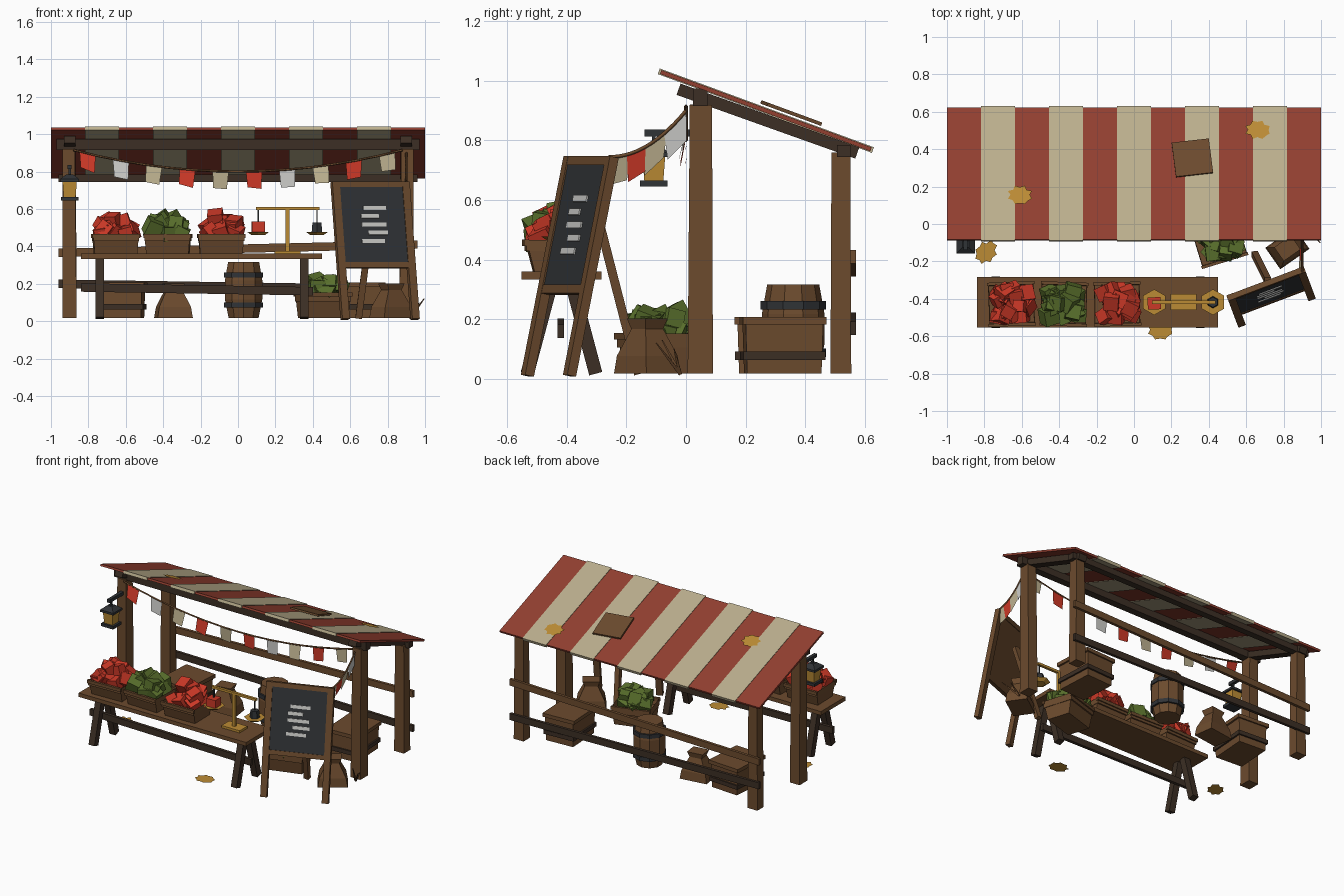
import bpy, bmesh, math, random
from mathutils import Matrix, Vector, Euler

random.seed(4)
old = bpy.data.objects.get("Cube")
if old:
    bpy.data.objects.remove(old)


def material(name, *rgb):
    m = bpy.data.materials.new(name)
    m.use_nodes = True
    m.diffuse_color = (*rgb, 1)
    bsdf = m.node_tree.nodes["Principled BSDF"]
    bsdf.inputs["Base Color"].default_value = (*rgb, 1)
    bsdf.inputs["Roughness"].default_value = 0.9
    return m


wood = material("wood", .15, .07, .027)
dark = material("dark wood", .045, .028, .018)
awning = material("awning red", .29, .05, .03)
cream = material("cream cloth", .5, .43, .27)
red = material("bright red", .6, .04, .02)
green = material("leaf green", .1, .16, .025)
gold = material("straw gold", .5, .26, .035)
iron = material("iron grey", .03, .033, .037)
white = material("white", .6, .6, .58)


def add(name, bm, mat, matrix=Matrix()):
    bmesh.ops.recalc_face_normals(bm, faces=bm.faces)
    me = bpy.data.meshes.new(name)
    bm.to_mesh(me)
    bm.free()
    me.materials.append(mat)
    ob = bpy.data.objects.new(name, me)
    ob.matrix_world = matrix
    bpy.context.collection.objects.link(ob)
    return ob


def place(x, y, z, turn=0):
    return Matrix.Translation((x, y, z)) @ Matrix.Rotation(math.radians(turn), 4, 'Z')


def box(name, size, loc, mat, base=Matrix()):
    bm = bmesh.new()
    bmesh.ops.create_cube(bm, size=1)
    bmesh.ops.scale(bm, vec=size, verts=bm.verts)
    return add(name, bm, mat, base @ Matrix.Translation(loc))


def beam(name, a, b, w, d, mat, taper=1):
    # w is measured along x (along y for beams that run along x)
    a, b = Vector(a), Vector(b)
    z = (b - a).normalized()
    ref = Vector((0, 1, 0)) if abs(z.x) > .9 else Vector((1, 0, 0))
    y = z.cross(ref).normalized()
    x = y.cross(z)
    rot = Matrix((x, y, z)).transposed().to_4x4()
    bm = bmesh.new()
    bmesh.ops.create_cube(bm, size=1)
    bmesh.ops.scale(bm, vec=(w, d, (b - a).length), verts=bm.verts)
    bmesh.ops.scale(bm, vec=(taper, taper, 1), verts=[v for v in bm.verts if v.co.z > 0])
    return add(name, bm, mat, Matrix.Translation((a + b) / 2) @ rot)


def loft(name, rings, mat, base=Matrix(), sides=4, hollow=0):
    # stack of (half width, half depth, height) rings, optionally hollowed from the top
    bm = bmesh.new()
    off = math.pi / sides
    k = 1 / math.cos(off)
    loops = [[bm.verts.new((w * k * math.cos(off + math.tau * i / sides),
                            d * k * math.sin(off + math.tau * i / sides), z))
              for i in range(sides)] for w, d, z in rings]
    for lo, hi in zip(loops, loops[1:]):
        for i in range(sides):
            j = (i + 1) % sides
            bm.faces.new((lo[i], lo[j], hi[j], hi[i]))
    bm.faces.new(loops[0])
    top = bm.faces.new(loops[-1])
    if hollow:
        bmesh.ops.inset_region(bm, faces=[top], thickness=.018)
        bmesh.ops.translate(bm, verts=top.verts, vec=(0, 0, -hollow))
    return add(name, bm, mat, base)


def pile(name, mat, base, w, d, count=20):
    bm = bmesh.new()
    for i in range(count):
        x, y = random.uniform(-w, w), random.uniform(-d, d)
        z = random.uniform(0, .085) * (1.25 - abs(x) / w * .5 - abs(y) / d * .35)
        rot = Euler([random.uniform(-.6, .6) for _ in range(3)]).to_matrix().to_4x4()
        bmesh.ops.create_cube(bm, size=random.uniform(.06, .085),
                              matrix=Matrix.Translation((x, y, z)) @ rot)
    return add(name, bm, mat, base)


# Frame: posts, rafters, beams, rails
for side, s in (("right", -1), ("left", 1)):
    beam(side + "_front_post", (.9 * s, .048, .017), (.905 * s, .05, .92), .075, .085, wood, .88)
    beam(side + "_back_post", (.9 * s, .52, .017), (.9 * s, .52, .76), .075, .07, wood, .9)
    beam(side + "_rafter", (.9 * s, -.025, .972), (.9 * s, .575, .758), .06, .04, dark)
beam("front_beam", (-.97, .048, .945), (.97, .048, .945), .05, .06, dark)
beam("back_beam", (-.96, .53, .765), (.96, .53, .765), .045, .04, dark)
beam("upper_rail", (-.96, .56, .365), (.96, .56, .41), .02, .045, wood)
beam("lower_rail", (-.96, .56, .2), (.96, .56, .17), .02, .045, dark)

# Striped awning with a patch and fallen straw
slope = Matrix.Translation((0, .268, .9)) @ Matrix.Rotation(math.radians(-20.2), 4, 'X')
stripe = 2 / 11
for i in range(11):
    pale = i % 2
    box("awning_stripe", (stripe, .752 + .014 * pale, .014 + .006 * pale),
        ((i - 5) * stripe, 0, 0), cream if pale else awning, slope)
box("roof_patch", (.2, .195, .012), (.32, .045, .022), wood, slope @ Matrix.Rotation(.12, 4, 'Z'))


def straw(base, r=.07):
    bm = bmesh.new()
    n = 16
    bm.faces.new([bm.verts.new((q * math.cos(math.tau * i / n), q * .8 * math.sin(math.tau * i / n), 0))
                  for i in range(n) for q in [r * (1 if i % 2 else random.uniform(.7, .9))]])
    bmesh.ops.solidify(bm, geom=bm.faces[:], thickness=.006)
    add("straw_patch", bm, gold, base)


straw(slope @ Matrix.Translation((-.61, -.125, .016)))
straw(slope @ Matrix.Translation((.66, .245, .016)))
straw(place(.14, -.565, .03))
straw(place(-.79, -.15, .03, 50))

# Table
box("table_top", (1.29, .27, .027), (-.195, -.418, .347), wood)
for x in (-.74, .355):
    for s in (-1, 1):
        beam("table_leg", (x, -.418 + .115 * s, .017), (x, -.418 + .03 * s, .335), .045, .045, dark)
beam("table_stretcher", (-.84, -.42, .18), (.4, -.42, .16), .022, .045, dark)

# Crates of produce
def open_crate(base, w, d, h, mat):
    loft("crate", [(w * .93, d * .75, 0), (w, d, h)], wood, base, hollow=h * .35)
    for s in (-1, 1):
        loft("crate_rim", [(w + .005, .008, 0), (w + .005, .008, .022)], wood,
             base @ Matrix.Translation((0, d * s, h - .02)))
    pile("produce", mat, base @ Matrix.Translation((0, 0, h)), w * .66, d * .62)


for x, turn, mat in ((-.655, 2, red), (-.375, -2, green), (-.09, 1, red)):
    open_crate(place(x, -.428, .36, turn), .122, .11, .105, mat)
open_crate(place(.455, -.095, .017, 17), .125, .105, .135, green)

# Lidded crates behind the table
for x, y, turn in ((.665, .325, 3), (-.61, .31, -4)):
    at = place(x, y, .017, turn)
    loft("storage_crate", [(.1, .125, 0), (.105, .13, .165)], wood, at)
    box("crate_lid", (.235, .28, .025), (0, 0, .177), wood, at)
    box("crate_band", (.225, .275, .028), (0, 0, .06), dark, at)

# Barrel
at = place(.03, .36, .017)
loft("barrel", [(r, r, z) for r, z in ((.08, 0), (.1, .1), (.1, .2), (.083, .3))], wood, at, 10)
for z in (.07, .23):
    loft("barrel_hoop", [(.104, .104, z - .014), (.104, .104, z + .014)], iron, at, 10)

# Sacks
for x, y, turn in ((-.345, .36, 8), (.82, -.13, 35)):
    loft("sack", [(.095, .07, 0), (.085, .065, .06), (.042, .036, .15), (.055, .045, .185)],
         wood, place(x, y, .017, turn))

# Loose sticks by the front post
for dx, dy, h in ((.075, -.08, .12), (.05, -.02, .1), (.02, -.06, .13)):
    beam("stick", (.92, -.02, .017), (.92 + dx, -.02 + dy, h), .012, .012, wood, .3)

# Balance scale
at = place(.265, -.418, .36)
box("scale_base", (.14, .085, .016), (0, 0, .008), gold, at)
box("scale_column", (.02, .02, .25), (0, 0, .125), gold, at)
box("scale_arm", (.34, .018, .016), (0, 0, .243), gold, at)
for s in (-1, 1):
    pan = at @ Matrix.Translation((.157 * s, 0, .1))
    loft("scale_pan", [(.035, .035, 0), (.06, .06, .018)], gold, pan, 6)
    box("pan_hanger", (.007, .007, .13), (0, 0, .08), iron, pan)
box("fruit", (.07, .065, .055), (-.157, 0, .145), red, at @ Matrix.Rotation(.04, 4, 'Z'))
loft("weight", [(.028, .028, 0), (.024, .024, .05)], iron, at @ Matrix.Translation((.157, 0, .118)), 6)

# Lantern on a bracket
box("lantern_arm", (.022, .16, .022), (-.9, -.06, .825), iron)
box("lantern_hook", (.012, .012, .06), (-.9, -.108, .79), iron)
at = place(-.9, -.108, .645)
loft("lantern_base", [(.046, .046, 0), (.046, .046, .02)], iron, at)
loft("lantern_glass", [(.032, .032, .02), (.038, .038, .1)], gold, at)
loft("lantern_cap", [(.05, .05, .1), (.05, .05, .115), (.018, .018, .14)], iron, at)

# Chalkboard stand
lean = place(.76, -.462, .01, 20.7) @ Matrix.Rotation(math.radians(-11.8), 4, 'X')
for s in (-1, 1):
    box("board_leg", (.042, .032, .75), (.2 * s, 0, .375), wood, lean)
for z in (.295, .735):
    box("board_rail", (.4, .03, .03), (0, 0, z), wood, lean)
box("board_back", (.37, .014, .43), (0, .004, .515), wood, lean)
box("board_face", (.36, .008, .41), (0, -.007, .515), iron, lean)
for i, (x, w) in enumerate(((.01, .13), (-.02, .1), (0, .14), (.02, .11), (-.01, .13))):
    box("chalk_stroke", (w, .006, .022), (x, -.013, .605 - i * .045), white, lean)
beam("board_prop", (.645, -.16, .017), (.715, -.3, .56), .035, .03, wood)


# Bunting: a sagging cord with hanging flags
def bunting(a, b, sag, colours, start, end):
    a, b = Vector(a), Vector(b)
    def point(t):
        return a.lerp(b, t) - Vector((0, 0, sag * 4 * t * (1 - t)))
    curve = bpy.data.curves.new("bunting_cord", 'CURVE')
    curve.dimensions = '3D'
    curve.bevel_depth = .006
    curve.bevel_resolution = 0
    line = curve.splines.new('POLY')
    line.points.add(14)
    for i, p in enumerate(line.points):
        p.co = (*point(i / 14), 1)
    curve.materials.append(wood)
    bpy.context.collection.objects.link(bpy.data.objects.new("bunting_cord", curve))
    along = (b - a).normalized()
    across = along.cross(Vector((0, 0, 1))).normalized()
    for i, mat in enumerate(colours):
        t = start + (end - start) * i / (len(colours) - 1)
        half = .043 / (b - a).length
        p, q = point(t - half), point(t + half)
        sway = across * random.uniform(-.01, .025)
        skew = along * random.uniform(-.008, .012)
        bm = bmesh.new()
        drop = Vector((0, 0, -.095))
        bm.faces.new([bm.verts.new(v) for v in
                      (p, q, q + drop + sway + skew - along * .008,
                       p + drop * random.uniform(.85, 1.1) + sway + skew + along * .004)])
        bmesh.ops.solidify(bm, geom=bm.faces[:], thickness=.004)
        add("bunting_flag", bm, mat)


bunting((-.88, 0, .915), (.88, 0, .915), .115,
        (red, white, cream, red, cream, red, white, cream, red, cream), .043, .953)
bunting((.9, 0, .9), (.9, -.26, .745), .04, (white, cream, red, cream), .14, .86)
